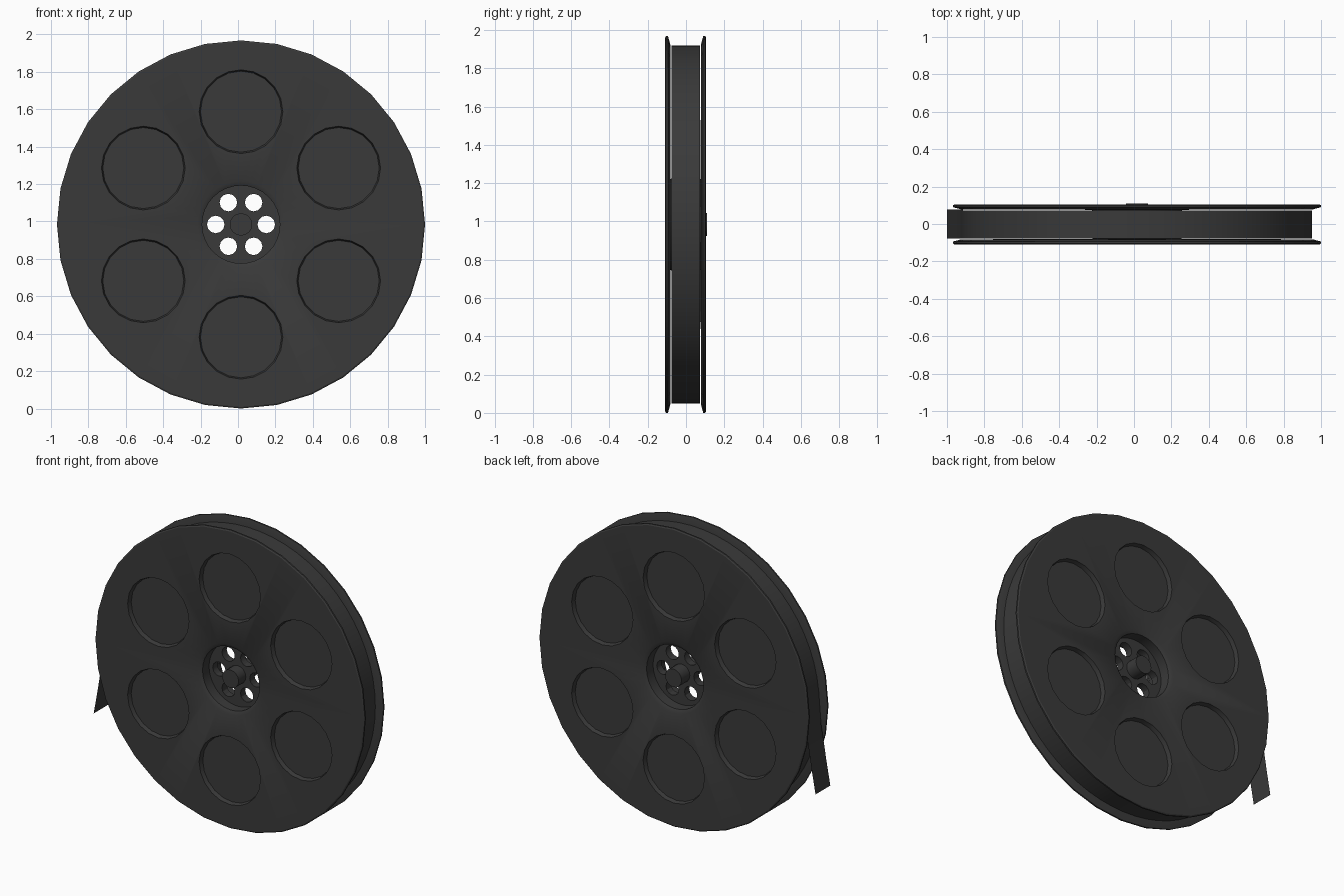
import bpy, bmesh
from math import sin, cos, pi

if "Cube" in bpy.data.objects:
    bpy.data.objects.remove(bpy.data.objects["Cube"])

CX, CY, CZ = 0.016, -0.002, 0.984   # reel axis
R = 0.984                           # flange radius

mat = bpy.data.materials.new("dark_grey")
mat.diffuse_color = (0.042, 0.042, 0.042, 1)
mat.use_nodes = True
mat.node_tree.nodes["Principled BSDF"].inputs["Base Color"].default_value = mat.diffuse_color


def lathe(bm, profile, n, ox=0.0, oz=0.0):
    """Spin a closed (radius, y) profile around the y axis."""
    rings = []
    for i in range(n):
        t = 2 * pi * i / n
        rings.append([bm.verts.new((CX + ox + r * sin(t), CY + y, CZ + oz + r * cos(t)))
                      for r, y in profile])
    m = len(profile)
    for i in range(n):
        a, b = rings[i], rings[(i + 1) % n]
        for j in range(m):
            k = (j + 1) % m
            if profile[j][0] == 0 and profile[k][0] == 0:
                continue
            bm.faces.new((a[j], a[k], b[k], b[j]))


def finish(name, bm, smooth=True):
    bmesh.ops.remove_doubles(bm, verts=bm.verts, dist=1e-5)
    bmesh.ops.recalc_face_normals(bm, faces=bm.faces)
    me = bpy.data.meshes.new(name)
    bm.to_mesh(me)
    bm.free()
    ob = bpy.data.objects.new(name, me)
    bpy.context.collection.objects.link(ob)
    me.materials.append(mat)
    if smooth:
        smooth_by_angle(ob)
    return ob


def smooth_by_angle(ob):
    bpy.ops.object.select_all(action='DESELECT')
    ob.select_set(True)
    bpy.context.view_layer.objects.active = ob
    bpy.ops.object.shade_smooth_by_angle()


def cut_ring(ob, profile, n, dist, phase):
    """Cut six copies of a lathed shape, arranged around the axis."""
    bm = bmesh.new()
    for i in range(6):
        t = phase + i * pi / 3
        lathe(bm, profile, n, dist * sin(t), dist * cos(t))
    cutter = finish(ob.name + "_cutter", bm, False)
    mod = ob.modifiers.new("holes", 'BOOLEAN')
    mod.operation, mod.solver, mod.object = 'DIFFERENCE', 'EXACT', cutter
    bpy.context.view_layer.objects.active = ob
    bpy.ops.object.modifier_apply(modifier=mod.name)
    bpy.data.objects.remove(cutter)
    smooth_by_angle(ob)


# two flanges with flared rims and six round windows each
for name, s in (("front_flange", -1), ("back_flange", 1)):
    bm = bmesh.new()
    lathe(bm, [(r, s * y) for r, y in
               ((0.208, 0.078), (0.208, 0.094), (0.232, 0.107), (0.976, 0.107),
                (R, 0.102), (R, 0.092), (0.94, 0.080))], 32)
    flange = finish(name, bm, False)
    cut_ring(flange, [(0, s * 0.05), (0.209, s * 0.05), (0.226, s * 0.115),
                      (0, s * 0.115)], 20, 0.603, 0)

# wound film between the flanges
bm = bmesh.new()
lathe(bm, [(0.208, -0.0785), (0.236, -0.0785), (0.24, -0.075), (0.936, -0.075),
           (0.936, 0.075), (0.24, 0.075), (0.236, 0.0785), (0.208, 0.0785)], 64)
finish("film_roll", bm)

# hub web with six through holes
bm = bmesh.new()
lathe(bm, [(0, -0.025), (0.212, -0.025), (0.212, 0.025), (0, 0.025)], 32)
web = finish("hub_web", bm, False)
cut_ring(web, [(0, -0.1), (0.047, -0.1), (0.047, 0.1), (0, 0.1)], 12, 0.135, pi / 6)

# central spindle boss
bm = bmesh.new()
lathe(bm, [(0, -0.1), (0.06, -0.1), (0.06, 0.111), (0, 0.111)], 16)
finish("spindle_boss", bm)

# loose film end leaving the roll on the left
bm = bmesh.new()
path = [(-0.915, 1.08), (-0.924, 0.97), (-0.933, 0.86), (-0.95, 0.765), (-0.972, 0.63), (-1.0, 0.475)]
rows = [[bm.verts.new((x, CY + y, z)) for y in (-0.075, 0.079)] for x, z in path]
for a, b in zip(rows, rows[1:]):
    bm.faces.new((a[0], a[1], b[1], b[0]))
finish("film_tail", bm)
